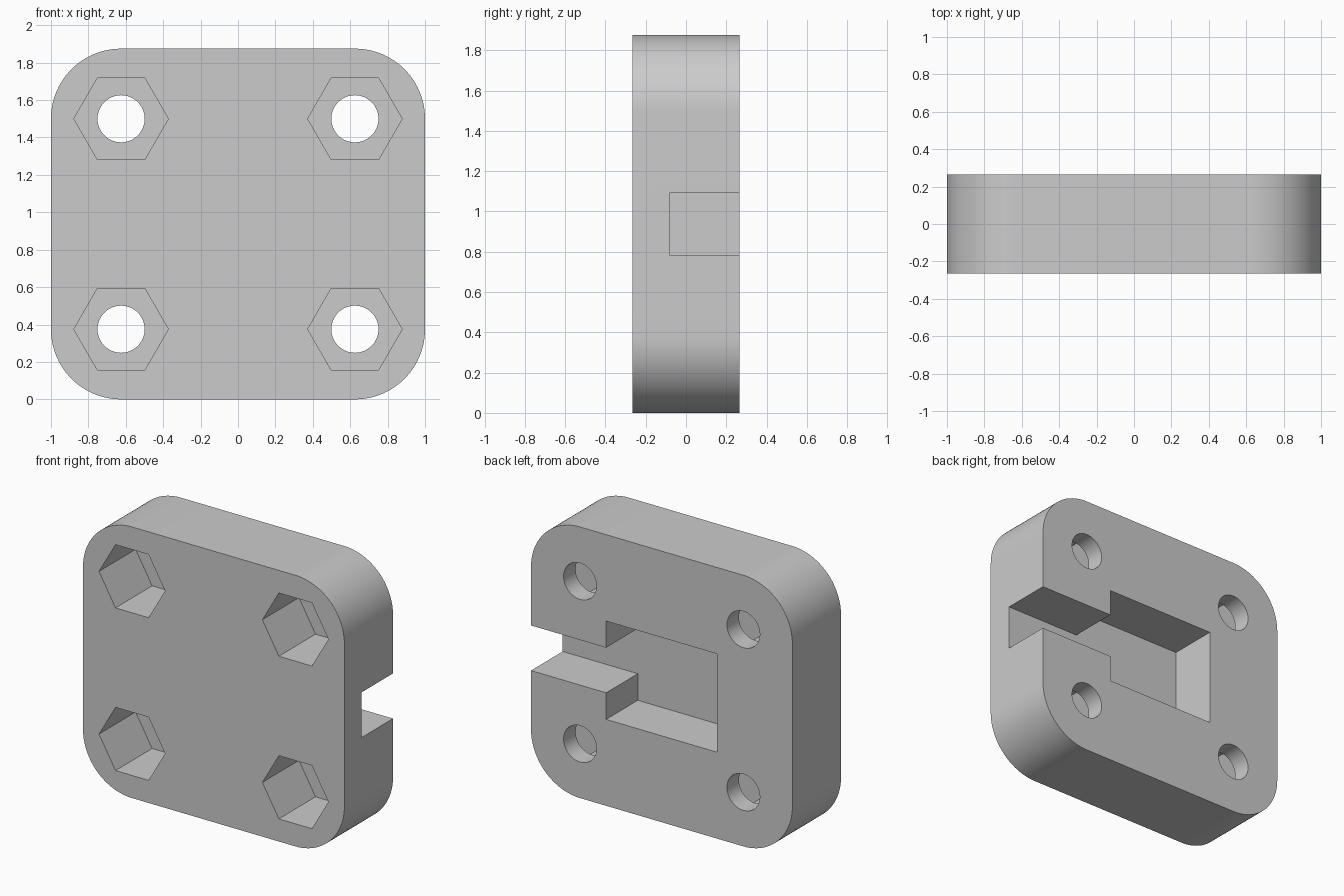
import bpy, bmesh, math
from mathutils import Vector

if "Cube" in bpy.data.objects:
    bpy.data.objects.remove(bpy.data.objects["Cube"])

FRONT, BACK = -0.2656, 0.2656
MID_Z = 0.9375
OVER = 0.1  # cutters overshoot open faces

grey = bpy.data.materials.new("plain grey")
grey.use_nodes = True
colour = (0.6, 0.6, 0.6, 1)
grey.diffuse_color = colour
grey.node_tree.nodes["Principled BSDF"].inputs["Base Color"].default_value = colour


def prism(name, outline, y0, y1):
    """Extrude an x-z outline from y0 to y1."""
    bm = bmesh.new()
    face = bm.faces.new([bm.verts.new((x, y0, z)) for x, z in outline])
    grown = bmesh.ops.extrude_face_region(bm, geom=[face])["geom"]
    verts = [g for g in grown if isinstance(g, bmesh.types.BMVert)]
    bmesh.ops.translate(bm, verts=verts, vec=Vector((0, y1 - y0, 0)))
    bmesh.ops.recalc_face_normals(bm, faces=bm.faces)
    mesh = bpy.data.meshes.new(name)
    bm.to_mesh(mesh)
    bm.free()
    mesh.materials.append(grey)
    obj = bpy.data.objects.new(name, mesh)
    bpy.context.collection.objects.link(obj)
    return obj


def arc(cx, cz, radius, start, sweep, steps):
    angles = [math.radians(start + sweep * i / steps) for i in range(steps + 1)]
    return [(cx + radius * math.cos(a), cz + radius * math.sin(a)) for a in angles]


def circle(cx, cz, radius, sides):
    return arc(cx, cz, radius, 0, 360, sides)[:-1]


def rectangle(x0, x1, half_height):
    lo, hi = MID_Z - half_height, MID_Z + half_height
    return [(x0, lo), (x1, lo), (x1, hi), (x0, hi)]


# Rounded mounting block
HOLE_X, HOLE_Z, CORNER = 0.625, 0.5625, 0.375
outline = []
for i, (sx, sz) in enumerate([(1, 1), (-1, 1), (-1, -1), (1, -1)]):
    outline += arc(sx * HOLE_X, MID_Z + sz * HOLE_Z, CORNER, 90 * i, 90, 24)
block = prism("mounting_block", outline, FRONT, BACK)

# Pocket in the back, with a channel out to the left side
FLOOR = -0.08
pocket = rectangle(-0.425, 0.425, 0.34)
channel = rectangle(0.3, 1 + OVER, 0.156)
cutters = [prism("pocket_cutter", pocket, FLOOR, BACK + OVER),
           prism("channel_cutter", channel, FLOOR, BACK + OVER)]

# Bolt holes with hexagonal nut recesses in the front
for sx in (-1, 1):
    for sz in (-1, 1):
        cx, cz = sx * HOLE_X, MID_Z + sz * HOLE_Z
        cutters.append(prism("nut_cutter", circle(cx, cz, 0.2525, 6),
                             FRONT - OVER, FRONT + 0.4))
        cutters.append(prism("hole_cutter", circle(cx, cz, 0.126, 48),
                             FRONT - OVER, BACK + OVER))

bpy.ops.object.select_all(action="DESELECT")
bpy.context.view_layer.objects.active = block
block.select_set(True)
for cutter in cutters:
    cut = block.modifiers.new("cut", "BOOLEAN")
    cut.operation = "DIFFERENCE"
    cut.solver = "EXACT"
    cut.object = cutter
    bpy.ops.object.modifier_apply(modifier=cut.name)
    bpy.data.objects.remove(cutter)

bpy.ops.object.shade_smooth_by_angle(angle=math.radians(30))
